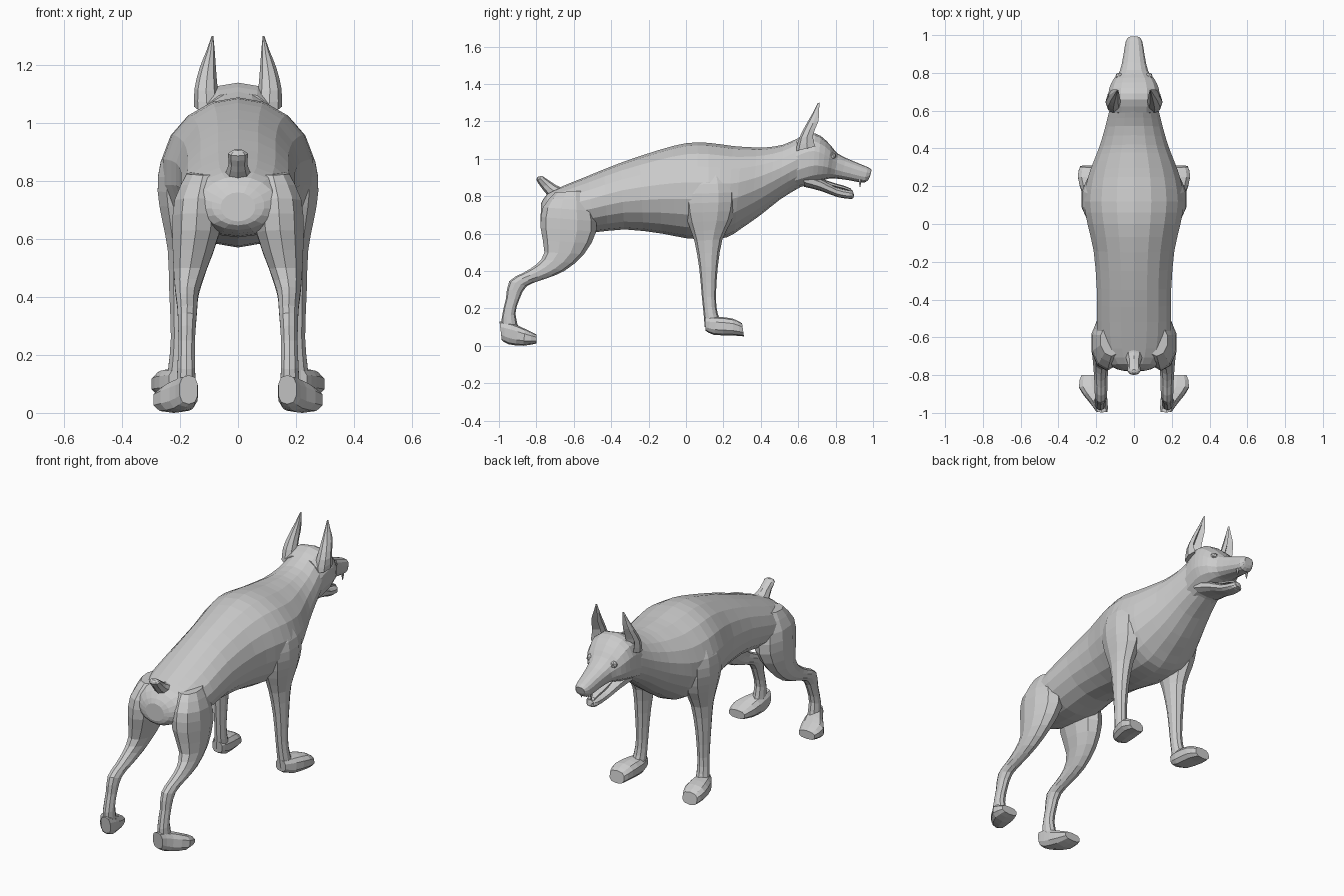
import bpy, bmesh, math
from mathutils import Vector


def catmull(p0, p1, p2, p3, t):
    return [0.5 * (2 * b + (c - a) * t + (2 * a - 5 * b + 4 * c - d) * t * t
                   + (3 * b - a - 3 * c + d) * t ** 3)
            for a, b, c, d in zip(p0, p1, p2, p3)]


def loft(name, secs, sides=10, steps=2, mirror=False, power=1.0, scoop=None):
    """Each section: edge point A (y,z), opposite edge point B (y,z), centre x, half width."""
    rows = []
    for i in range(len(secs) - 1):
        q = [secs[max(0, min(len(secs) - 1, i + k))] for k in (-1, 0, 1, 2)]
        rows += [catmull(*q, s / steps) for s in range(steps)]
    rows.append(secs[-1])
    bm = bmesh.new()
    rings = []
    for ya, za, yb, zb, xc, hw in rows:
        a, b = Vector((xc, ya, za)), Vector((xc, yb, zb))
        ring = []
        for k in range(sides):
            ang = math.tau * k / sides
            c, s = math.cos(ang), math.sin(ang)
            c = math.copysign(abs(c) ** power, c)
            s = math.copysign(abs(s) ** power, s)
            if scoop is not None and k == sides // 2:
                c = scoop
            ring.append(bm.verts.new((a + b) / 2 + (a - b) / 2 * c + Vector((hw * s, 0, 0))))
        rings.append(ring)
    for r, n in zip(rings, rings[1:]):
        for k in range(sides):
            j = (k + 1) % sides
            bm.faces.new((r[k], r[j], n[j], n[k]))
    bm.faces.new(rings[0])
    bm.faces.new(rings[-1])
    bmesh.ops.recalc_face_normals(bm, faces=bm.faces)
    return finish(name, bm, mirror)


def finish(name, bm, mirror):
    me = bpy.data.meshes.new(name)
    bm.to_mesh(me)
    bm.free()
    ob = bpy.data.objects.new(name, me)
    bpy.context.collection.objects.link(ob)
    if mirror:
        ob.modifiers.new("Mirror", 'MIRROR').use_mirror_merge = False
    return ob


# Torso and neck: top edge, bottom edge
loft("torso", [
    (-.775, .76, -.778, .66, 0, .06), (-.74, .815, -.755, .63, 0, .13),
    (-.66, .853, -.64, .61, 0, .185), (-.52, .91, -.50, .605, 0, .20),
    (-.35, .978, -.33, .622, 0, .20), (-.15, 1.045, -.13, .60, 0, .217),
    (0, 1.083, 0, .575, 0, .25), (.12, 1.085, .12, .57, 0, .268),
    (.25, 1.068, .22, .58, 0, .25), (.34, 1.062, .30, .63, 0, .22),
    (.42, 1.06, .40, .70, 0, .185), (.52, 1.075, .50, .78, 0, .155),
    (.60, 1.11, .58, .83, 0, .135), (.65, 1.12, .65, .87, 0, .12)], sides=18)

# Head: skull, stop and muzzle
loft("head", [
    (.59, 1.105, .58, .84, 0, .13), (.66, 1.138, .655, .86, 0, .138),
    (.72, 1.122, .70, .875, 0, .135), (.775, 1.07, .75, .89, 0, .112),
    (.815, 1.025, .79, .895, 0, .078), (.90, .985, .87, .885, 0, .058),
    (.972, .955, .955, .872, 0, .045), (.993, .94, .982, .90, 0, .028)],
    sides=14, power=.82)

# Lower jaw and tongue
loft("lower_jaw", [
    (.63, .93, .63, .85, 0, .10), (.72, .895, .72, .828, 0, .078),
    (.80, .85, .81, .795, 0, .052), (.87, .832, .88, .785, 0, .038),
    (.893, .83, .895, .79, 0, .022)], sides=10, power=.8)
loft("tongue", [
    (.72, .895, .72, .87, 0, .04), (.80, .868, .80, .848, 0, .034),
    (.88, .842, .88, .825, 0, .025), (.90, .80, .892, .795, 0, .012)], sides=6)

# Ears: back edge, scooped front edge
loft("ear", [
    (.585, 1.04, .71, 1.07, .105, .046), (.605, 1.11, .69, 1.125, .11, .040),
    (.64, 1.18, .718, 1.20, .104, .028), (.675, 1.24, .718, 1.25, .095, .015),
    (.705, 1.298, .714, 1.30, .088, .003)], sides=8, mirror=True, scoop=.2)

# Front legs with shoulder: back edge, front edge
loft("front_leg", [
    (.06, .95, .20, .96, .175, .045), (.0, .86, .26, .87, .195, .075),
    (-.01, .76, .27, .77, .195, .086), (.01, .66, .245, .67, .19, .075),
    (.045, .56, .195, .57, .19, .055), (.07, .42, .17, .42, .197, .042),
    (.085, .26, .16, .26, .20, .033), (.095, .16, .17, .17, .205, .036),
    (.10, .10, .20, .10, .21, .038)], mirror=True)

# Hind legs: back edge, front edge
loft("hind_leg", [
    (-.70, .82, -.53, .83, .12, .06), (-.765, .74, -.49, .72, .138, .085),
    (-.777, .63, -.48, .61, .145, .085), (-.757, .50, -.545, .49, .165, .06),
    (-.80, .435, -.65, .40, .175, .043), (-.87, .39, -.755, .357, .175, .037),
    (-.945, .345, -.85, .32, .175, .034), (-.963, .25, -.89, .25, .177, .030),
    (-.985, .15, -.912, .17, .178, .032), (-.985, .05, -.89, .08, .18, .035)],
    mirror=True)

# Paws: top edge, bottom edge
loft("front_paw", [
    (.10, .15, .105, .08, .207, .032), (.165, .155, .15, .058, .218, .055),
    (.25, .145, .25, .055, .234, .066), (.30, .12, .31, .05, .238, .048)],
    mirror=True, power=.75)
loft("hind_paw", [
    (-.997, .13, -.985, .03, .17, .032), (-.93, .12, -.95, .008, .188, .05),
    (-.86, .09, -.87, .0, .222, .072), (-.80, .06, -.80, .012, .228, .052)],
    mirror=True, power=.75)

# Docked tail: lower edge, upper edge
loft("tail", [
    (-.70, .77, -.61, .85, 0, .05), (-.745, .81, -.675, .85, 0, .042),
    (-.775, .848, -.715, .872, 0, .032), (-.80, .886, -.757, .90, 0, .034),
    (-.79, .905, -.77, .908, 0, .015)], sides=8)

# Eyes under the brow and upper fangs
bm = bmesh.new()
bmesh.ops.create_icosphere(bm, subdivisions=1, radius=.022)
bmesh.ops.translate(bm, verts=bm.verts, vec=(.078, .782, 1.015))
finish("eye", bm, True)
bm = bmesh.new()
bmesh.ops.create_cone(bm, segments=5, radius1=.002, radius2=.009, depth=.04, cap_ends=True)
bmesh.ops.translate(bm, verts=bm.verts, vec=(.032, .93, .868))
finish("fang", bm, True)
